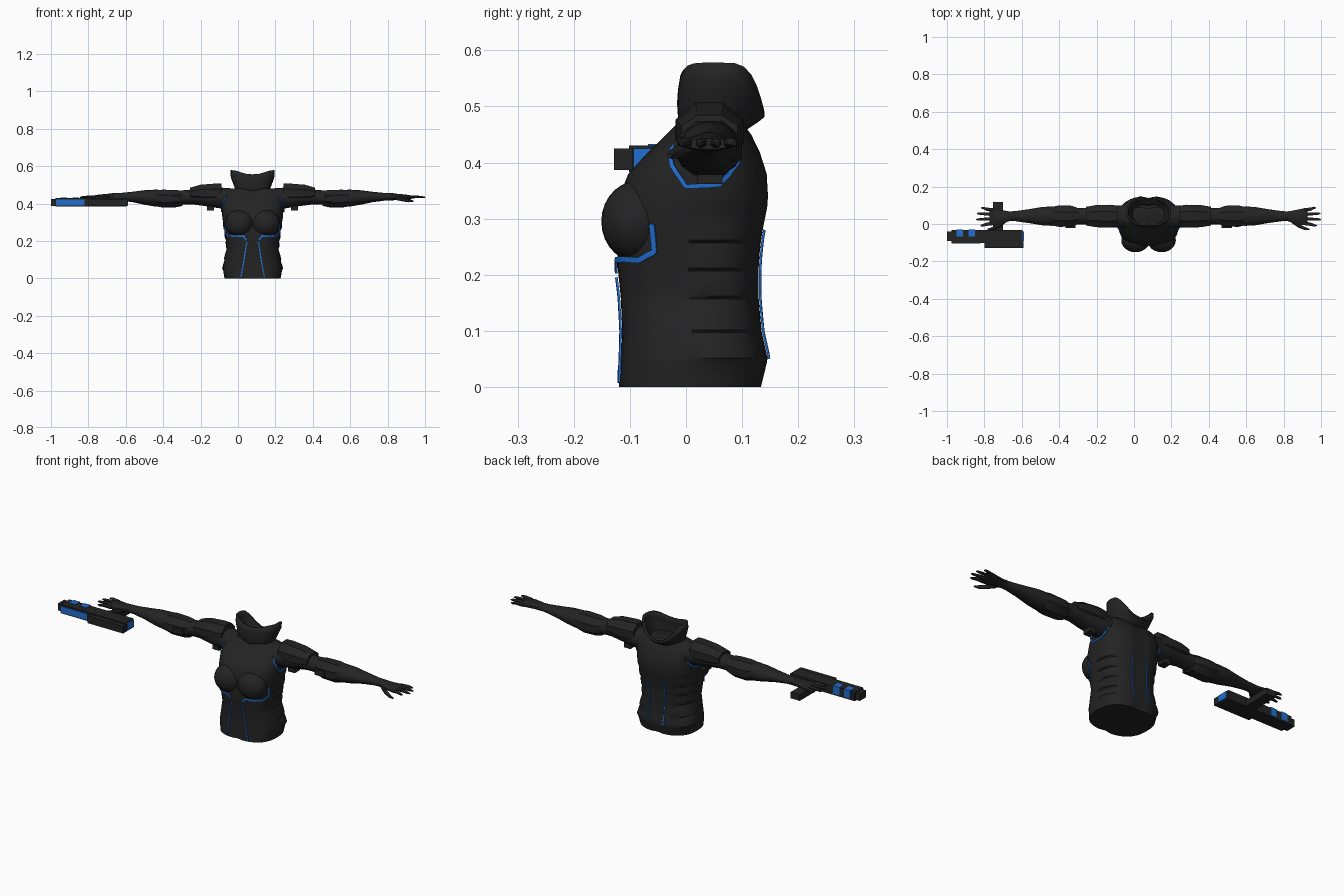
import bpy, bmesh, math
from mathutils import Vector
from mathutils.bvhtree import BVHTree

if "Cube" in bpy.data.objects:
    bpy.data.objects.remove(bpy.data.objects["Cube"])

CX = 0.078  # body centre line


def material(name, rgb):
    m = bpy.data.materials.new(name)
    m.diffuse_color = (*rgb, 1)
    m.use_nodes = True
    m.node_tree.nodes["Principled BSDF"].inputs["Base Color"].default_value = m.diffuse_color
    return m


BLACK = material("black suit", (0.017, 0.017, 0.017))
BLUE = material("blue trim", (0.016, 0.155, 0.62))


def finish(name, bm, mat=BLACK, smooth=None):
    bmesh.ops.recalc_face_normals(bm, faces=bm.faces)
    me = bpy.data.meshes.new(name)
    bm.to_mesh(me)
    bm.free()
    ob = bpy.data.objects.new(name, me)
    bpy.context.collection.objects.link(ob)
    me.materials.append(mat)
    if smooth:
        bpy.ops.object.select_all(action='DESELECT')
        ob.select_set(True)
        bpy.context.view_layer.objects.active = ob
        bpy.ops.object.shade_smooth_by_angle(angle=math.radians(smooth))
    return ob


def skin(rings, caps=True):
    """Join closed rings of points into one surface."""
    bm = bmesh.new()
    vs = [[bm.verts.new(p) for p in r] for r in rings]
    n = len(vs[0])
    for a, b in zip(vs, vs[1:]):
        for i in range(n):
            j = (i + 1) % n
            bm.faces.new((a[i], a[j], b[j], b[i]))
    if caps:
        bm.faces.new(vs[0])
        bm.faces.new(vs[-1])
    return bm


def limb(name, s, secs, n=14, smooth=45):
    """Loft along x; sections are (distance from centre, y, z, ry, rz)."""
    rings = []
    for u, y, z, ry, rz in secs:
        rings.append([(CX + s * u, y + ry * math.cos(t), z + rz * math.sin(t))
                      for t in [2 * math.pi * (i + .5) / n for i in range(n)]])
    return finish(name, skin(rings), BLACK, smooth)


def box(name, x, y, z, mat=BLACK):
    bm = bmesh.new()
    bmesh.ops.create_cube(bm, size=1)
    for v in bm.verts:
        v.co = [(r[0] + r[1]) / 2 + c * (r[1] - r[0]) for r, c in zip((x, y, z), v.co)]
    return finish(name, bm, mat)


# Torso: height, half width, front y, back y
ROWS = [(0, .150, -.121, .135), (.05, .159, -.117, .147), (.10, .150, -.115, .136),
        (.16, .138, -.118, .131), (.22, .145, -.124, .131), (.27, .152, -.124, .136),
        (.33, .163, -.124, .148), (.38, .165, -.104, .145), (.42, .165, -.067, .132),
        (.45, .160, -.036, .117), (.47, .150, -.016, .102), (.481, .125, -.006, .09)]
RIBS = [.05, .10, .16, .21, .26, .31]


def row_at(z):
    for a, b in zip(ROWS, ROWS[1:]):
        if z <= b[0] + 1e-6:
            t = (z - a[0]) / (b[0] - a[0])
            return [p + (q - p) * t for p, q in zip(a, b)]
    return ROWS[-1]


def torso_ring(z, rib):
    _, w, f, b = row_at(z)
    ring = []
    for i in range(48):
        t = 2 * math.pi * i / 48
        c, s = math.cos(t), math.sin(t)
        k = 1 + (rib if s > 0.05 and abs(c) > .3 else 0)
        x = w * k * math.copysign(abs(c) ** .75, c)
        y = (f + b) / 2 + (b - f) / 2 * math.copysign(abs(s) ** .8, s)
        # shallow grooves down the middle of belly and back
        y -= math.copysign(.008, s) * math.exp(-(x / .02) ** 2) * (abs(s) > .5)
        ring.append((CX + x, y, z))
    return ring


levels = [(0, 0)]
for a, b in zip(RIBS, RIBS[1:]):  # overlapping side plates
    levels += [(a + .002, .035), (a + (b - a) * .5, .025), (b - .003, -.02)]
levels += [(z, 0) for z in (.02, .045, .32, .34, .36, .38, .40, .42, .435, .45, .46, .47, .481)]
torso_bm = skin([torso_ring(z, r) for z, r in sorted(levels)])

# Pectorals
chest = []
for s in (-1, 1):
    bm = bmesh.new()
    bmesh.ops.create_uvsphere(bm, u_segments=24, v_segments=14, radius=1)
    for v in bm.verts:
        v.co = (CX + s * .07 + v.co.x * .076, -.087 + v.co.y * .064, .295 + v.co.z * .072)
    bm.normal_update()
    chest.append(BVHTree.FromBMesh(bm))
    finish("chest_" + ("left" if s > 0 else "right"), bm, BLACK, 60)
torso_bm.normal_update()
trees = [BVHTree.FromBMesh(torso_bm)]
finish("torso", torso_bm, BLACK, 35)


def trim(name, pts, width=.007):
    """Thin ribbon laid on the torso surface."""
    pts = [Vector(p) for p in pts]
    path = [a.lerp(b, k / 8) for a, b in zip(pts, pts[1:]) for k in range(8)] + [pts[-1]]
    hits = [trees[0].find_nearest(p)[:2] for p in path]
    bm = bmesh.new()
    rows = []
    for i, (p, n) in enumerate(hits):
        n = Vector((p.x - CX, p.y, 0)).normalized() if n.dot((p.x - CX, p.y, 0)) < 0 else n
        d = hits[min(i + 1, len(hits) - 1)][0] - hits[max(i - 1, 0)][0]
        side = n.cross(d).normalized() * width / 2
        rows.append([bm.verts.new(p + side * k + n * .004) for k in (-1, 1)])
    for a, b in zip(rows, rows[1:]):
        bm.faces.new((a[0], a[1], b[1], b[0]))
    ob = finish(name, bm, BLUE)
    mod = ob.modifiers.new("thickness", 'SOLIDIFY')
    mod.thickness = .004
    mod.offset = 0


# Collar: flared ring, high at the sides and low at the back
def collar_ring(h):
    ring = []
    for i in range(28):
        t = 2 * math.pi * i / 28
        c, s = math.cos(t), math.sin(t)
        top = .578 - .088 * max(s, 0) ** 3 - .022 * max(-s, 0) ** 6
        w = .085 + .033 * min(1, h * 1.4)
        back = .103 + .037 * min(1, h * 1.4)
        front = -.010 - .006 * math.sin(math.pi * h)
        ring.append((CX + w * math.copysign(abs(c) ** .8, c),
                     (front + back) / 2 + (back - front) / 2 * math.copysign(abs(s) ** .8, s),
                     .455 + (top - .455) * h))
    return ring


collar = finish("collar", skin([collar_ring(h) for h in (0, .25, .5, .75, 1)], False), BLACK, 40)
mod = collar.modifiers.new("thickness", 'SOLIDIFY')
mod.thickness = .01

for s, side in ((-1, "right"), (1, "left")):
    def at(*pts):
        return [(CX + s * x, y, z) for x, y, z in pts]

    # Arm with muscle bulges, down to the wrist
    limb("arm_" + side, s, [
        (.12, .04, .425, .062, .058), (.18, .04, .43, .060, .055), (.25, .04, .432, .056, .046),
        (.32, .042, .435, .046, .040), (.38, .042, .432, .045, .038), (.45, .042, .428, .050, .044),
        (.52, .042, .429, .053, .045), (.57, .042, .432, .050, .040), (.64, .042, .435, .038, .028),
        (.71, .042, .436, .028, .020), (.755, .042, .436, .025, .019)])
    # Shoulder plates: broad outer shell and lower lip
    limb("shoulder_pad_" + side, s, [
        (.165, .042, .455, .060, .056), (.20, .042, .455, .066, .056), (.28, .042, .455, .064, .049),
        (.335, .042, .453, .054, .034)], 8, 20)
    box("shoulder_buckle_" + side, sorted((CX + s * .205, CX + s * .243)), (.02, .065), (.362, .40))
    # Elbow guard
    limb("elbow_guard_" + side, s, [
        (.375, .042, .428, .046, .044), (.41, .042, .426, .060, .050), (.48, .042, .426, .062, .052),
        (.515, .042, .428, .054, .046)], 8, 20)
    box("elbow_block_" + side, sorted((CX + s * .39, CX + s * .445)), (-.022, .01), (.41, .44))
    # Hand
    limb("palm_" + side, s, [
        (.74, .042, .436, .026, .019), (.775, .038, .435, .036, .017), (.82, .038, .434, .046, .014),
        (.85, .040, .433, .044, .010)], 10)
    for i, (tip, y0, y1) in enumerate([(.900, .004, -.008), (.922, .028, .024),
                                       (.918, .052, .056), (.895, .074, .086)]):
        limb("finger_%d_%s" % (i + 1, side), s, [
            (.83, y0, .434, .011, .010), (.87, (y0 + y1) / 2, .436, .009, .008),
            (tip - .012, y1, .434, .007, .006), (tip, y1, .433, .003, .003)], 8)
    limb("thumb_" + side, s, [
        (.765, .018, .430, .014, .012), (.80, -.008, .422, .012, .011),
        (.835, -.024, .415, .009, .009), (.86, -.029, .412, .004, .004)], 8)

    # Glowing seams: under the chest, belly, back, arm hole
    trim("chest_seam_" + side, at((.15, -.062, .29), (.152, -.06, .24), (.135, -.09, .225),
                                  (.10, -.12, .227), (.05, -.126, .227), (.034, -.126, .205)), .010)
    trim("belly_seam_" + side, at((.03, -.12, .195), (.038, -.12, .15), (.05, -.12, .07),
                                  (.062, -.12, .008)))
    trim("back_seam_" + side, at((.045, .15, .05), (.045, .14, .15), (.045, .14, .28)), .006)
    trim("arm_seam_" + side, at((.15, -.016, .468), (.162, -.034, .42), (.165, -.026, .395),
                                (.17, .0, .357), (.17, .06, .36), (.165, .10, .40),
                                (.155, .105, .45)), .008)

# Sidearm: barrel, thicker rear body, muzzle, grip
box("gun_body", (-.975, -.595), (-.102, -.032), (.383, .430))
box("gun_rear_side", (-.80, -.59), (-.128, -.095), (.387, .425))
box("gun_muzzle", (-1.0, -.97), (-.092, -.04), (.388, .425))
box("gun_grip", (-.755, -.70), (-.035, .118), (.383, .415))
box("gun_side_light", (-.975, -.82), (-.105, -.10), (.389, .422), BLUE)
box("gun_rear_light", (-.597, -.588), (-.094, -.04), (.390, .425), BLUE)
box("gun_muzzle_light", (-1.0, -.997), (-.085, -.047), (.393, .420), BLUE)
for i, x in enumerate((-.95, -.885)):
    box("gun_top_light_%d" % (i + 1), (x, x + .036), (-.068, -.030), (.390, .433), BLUE)
